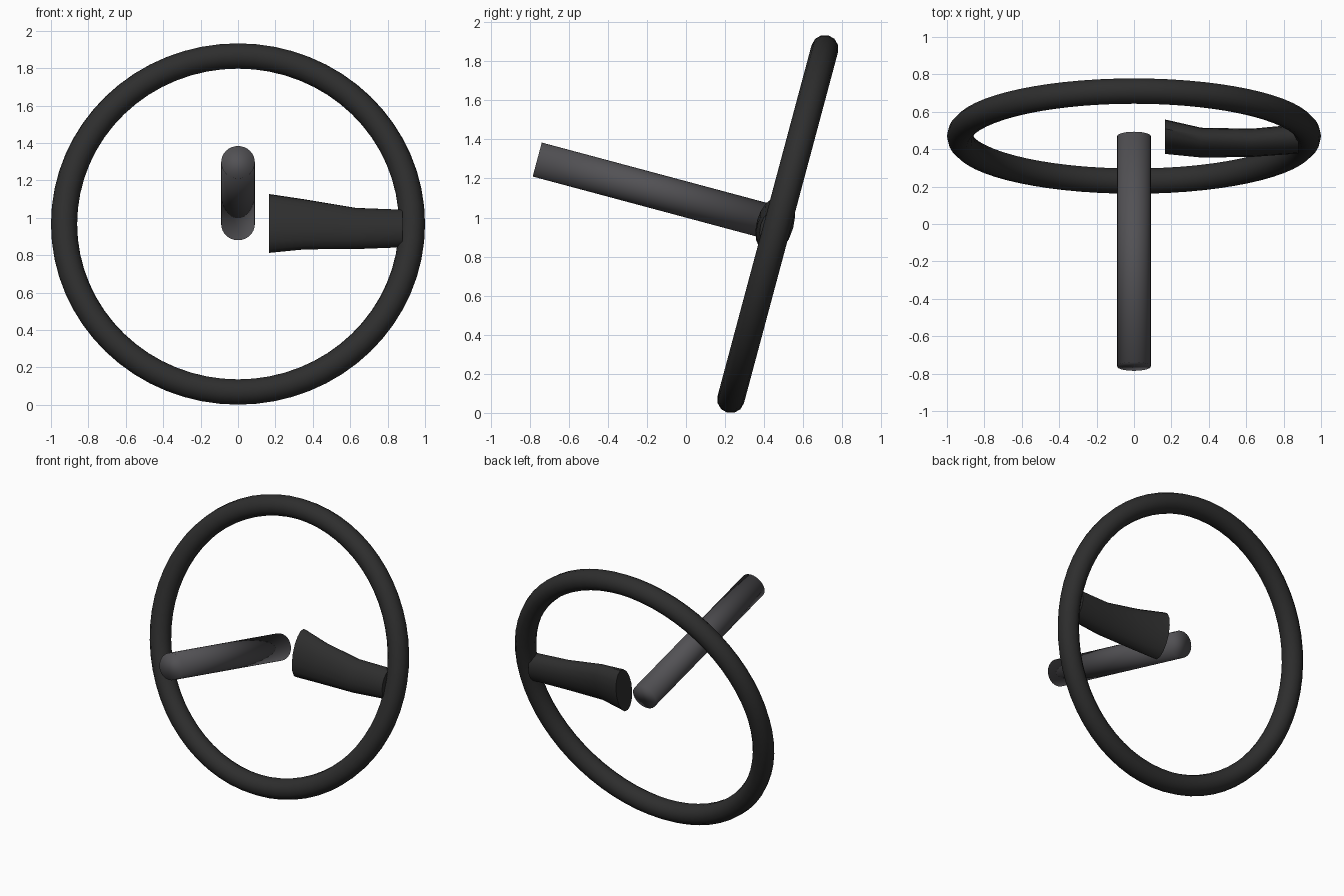
import bpy, bmesh, math
from mathutils import Matrix, Vector

if "Cube" in bpy.data.objects:
    bpy.data.objects.remove(bpy.data.objects["Cube"])

TILT = math.radians(-15)
CENTRE = Vector((0, 0.47, 0.967))
# Local frame of the wheel: x sideways, y along the column, z up the rim
FRAME = Matrix.Translation(CENTRE) @ Matrix.Rotation(TILT, 4, 'X')


def material(name, colour):
    m = bpy.data.materials.new(name)
    m.use_nodes = True
    m.diffuse_color = colour
    bsdf = m.node_tree.nodes["Principled BSDF"]
    bsdf.inputs["Base Color"].default_value = colour
    bsdf.inputs["Roughness"].default_value = 0.6
    return m


def finish(obj, name, mat, sharp=True):
    obj.name = name
    obj.data.materials.append(mat)
    bpy.ops.object.select_all(action='DESELECT')
    obj.select_set(True)
    bpy.context.view_layer.objects.active = obj
    if sharp:
        bpy.ops.object.shade_smooth_by_angle(angle=math.radians(40))
    else:
        bpy.ops.object.shade_smooth()


black = material("black rubber", (0.027, 0.027, 0.027, 1))
grey = material("dark grey metal", (0.085, 0.083, 0.09, 1))
upright = Matrix.Rotation(math.pi / 2, 4, 'X')

# Rim
bpy.ops.mesh.primitive_torus_add(major_radius=0.93, minor_radius=0.07,
                                 major_segments=64, minor_segments=12)
rim = bpy.context.object
rim.matrix_world = FRAME @ upright
finish(rim, "wheel_rim", black)

# Steering column, running forward and up from the wheel centre
LENGTH = 1.275
bpy.ops.mesh.primitive_cylinder_add(radius=0.09, depth=LENGTH, vertices=32)
column = bpy.context.object
column.matrix_world = FRAME @ Matrix.Translation((0, -LENGTH / 2, 0)) @ upright
finish(column, "steering_column", grey, sharp=False)

# Single spoke: elliptical sections (x, y, z, half depth, half height)
sections = [
    (0.165, 0.467, 0.970, 0.085, 0.163),
    (0.36, 0.435, 0.965, 0.074, 0.138),
    (0.63, 0.434, 0.943, 0.072, 0.114),
    (0.88, 0.455, 0.943, 0.076, 0.104),
]
SIDES = 16
turn = Matrix.Rotation(TILT, 3, 'X')
bm = bmesh.new()
rings = []
for x, y, z, depth, height in sections:
    ring = []
    for i in range(SIDES):
        a = math.tau * i / SIDES
        offset = turn @ Vector((0, depth * math.cos(a), height * math.sin(a)))
        ring.append(bm.verts.new(Vector((x, y, z)) + offset))
    rings.append(ring)
for r0, r1 in zip(rings, rings[1:]):
    for i in range(SIDES):
        j = (i + 1) % SIDES
        bm.faces.new((r0[i], r0[j], r1[j], r1[i]))
bm.faces.new(rings[0])
bm.faces.new(rings[-1])
bmesh.ops.recalc_face_normals(bm, faces=bm.faces)
mesh = bpy.data.meshes.new("spoke")
bm.to_mesh(mesh)
bm.free()
spoke = bpy.data.objects.new("spoke", mesh)
bpy.context.collection.objects.link(spoke)
finish(spoke, "wheel_spoke_left", black)
